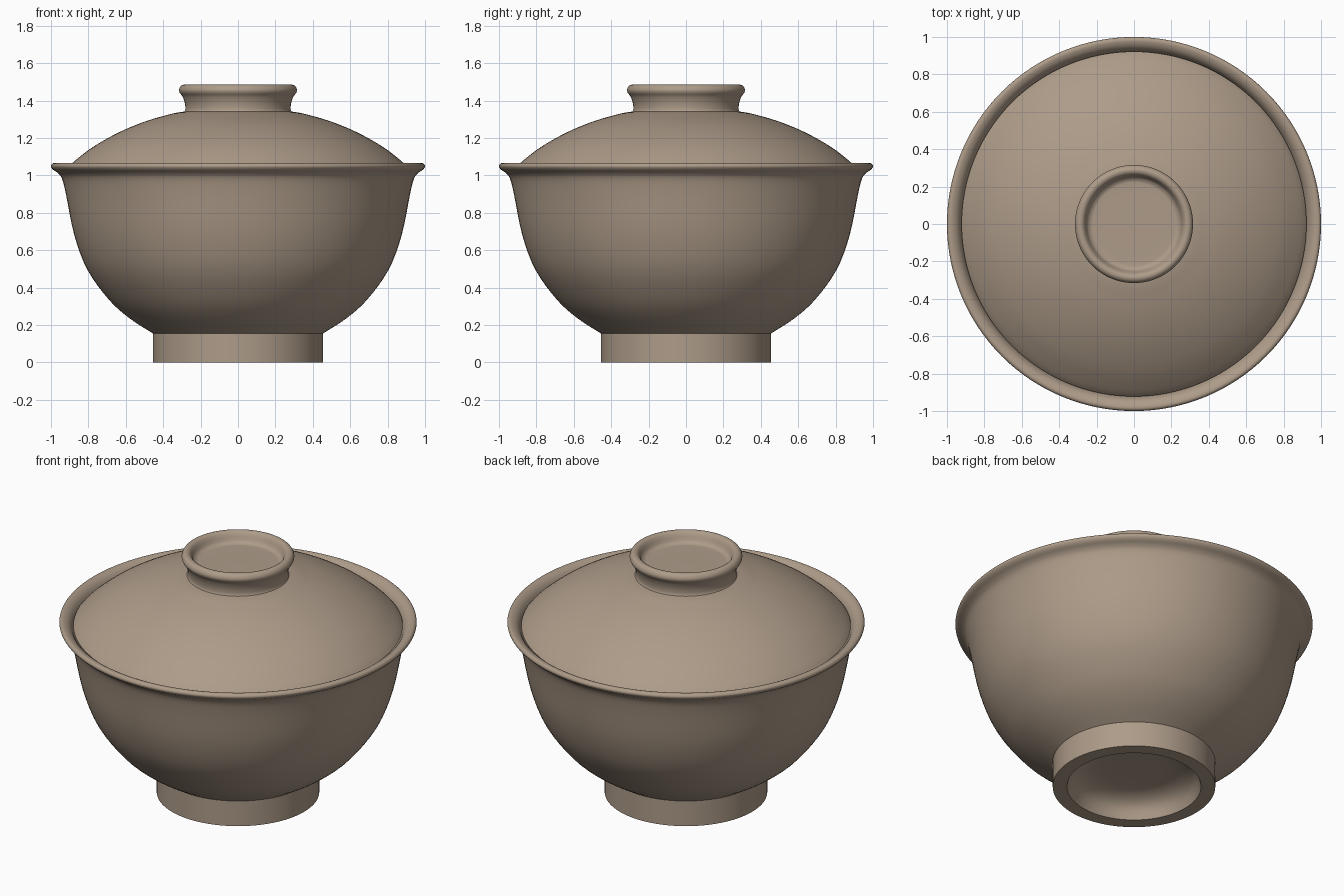
import bpy, bmesh, math

if "Cube" in bpy.data.objects:
    bpy.data.objects.remove(bpy.data.objects["Cube"])

SEGMENTS = 128
clay = bpy.data.materials.new("warm clay")
clay.diffuse_color = (0.42, 0.33, 0.25, 1)
clay.use_nodes = True
clay.node_tree.nodes["Principled BSDF"].inputs["Base Color"].default_value = clay.diffuse_color


def curve(points, steps=4):
    """Smooth (radius, height) curve running through the given points."""
    pts = [points[0]] + points + [points[-1]]
    out = []
    for a, b, c, d in zip(pts, pts[1:], pts[2:], pts[3:]):
        for i in range(steps):
            t = i / steps
            out.append(tuple(
                0.5 * (2 * q + (r - p) * t + (2 * p - 5 * q + 4 * r - s) * t ** 2
                       + (3 * q - p - 3 * r + s) * t ** 3)
                for p, q, r, s in zip(a, b, c, d)))
    return out + [points[-1]]


def lathe(name, profile):
    """Spin a profile, which starts and ends on the axis, into a closed solid."""
    bm = bmesh.new()
    rings = []
    for r, z in profile:
        if r < 1e-4:
            rings.append([bm.verts.new((0, 0, z))] * SEGMENTS)
        else:
            rings.append([bm.verts.new((r * math.cos(math.tau * k / SEGMENTS),
                                        r * math.sin(math.tau * k / SEGMENTS), z))
                          for k in range(SEGMENTS)])
    for low, high in zip(rings, rings[1:]):
        for k in range(SEGMENTS):
            n = (k + 1) % SEGMENTS
            quad = [low[k], low[n], high[n], high[k]]
            bm.faces.new(list(dict.fromkeys(quad)))
    bmesh.ops.recalc_face_normals(bm, faces=bm.faces)
    mesh = bpy.data.meshes.new(name)
    bm.to_mesh(mesh)
    bm.free()
    mesh.materials.append(clay)
    obj = bpy.data.objects.new(name, mesh)
    bpy.context.collection.objects.link(obj)
    bpy.ops.object.select_all(action='DESELECT')
    obj.select_set(True)
    bpy.context.view_layer.objects.active = obj
    bpy.ops.object.shade_smooth_by_angle(angle=math.radians(32))


# Bowl: hollow foot, rounded wall, flared lip, inner wall
foot_hollow = curve([(0, 0.125), (0.2, 0.123), (0.29, 0.105), (0.345, 0.065), (0.375, 0)])
foot_side = [(0.455, 0), (0.455, 0.155)]
outer_wall = curve([(0.46, 0.158), (0.58, 0.236), (0.69, 0.335), (0.805, 0.495),
                    (0.875, 0.68), (0.92, 0.90), (0.94, 0.98), (0.96, 1.01),
                    (0.988, 1.03), (1.0, 1.048), (0.992, 1.063), (0.975, 1.065),
                    (0.95, 1.053), (0.93, 1.028), (0.912, 0.98)])
inner_wall = curve([(0.87, 0.88), (0.82, 0.69), (0.75, 0.52), (0.64, 0.38),
                    (0.45, 0.25), (0.2, 0.20), (0, 0.195)])
lathe("bowl", foot_hollow + foot_side + outer_wall + inner_wall)

# Lid: domed shell resting inside the lip
dome_top = curve([(0.922, 1.028), (0.89, 1.062), (0.8, 1.135), (0.7, 1.197), (0.6, 1.247),
                  (0.5, 1.287), (0.4, 1.317), (0.28, 1.342), (0, 1.36)])
dome_under = curve([(0, 1.30), (0.28, 1.285), (0.5, 1.23), (0.7, 1.14), (0.895, 1.01)])
lathe("lid", dome_under + dome_top)

# Knob: flared ring with a shallow dished top
knob = curve([(0.29, 1.335), (0.282, 1.352), (0.284, 1.385), (0.296, 1.42), (0.312, 1.442),
              (0.315, 1.46), (0.305, 1.478), (0.288, 1.485), (0.27, 1.478), (0.257, 1.458)])
knob_dish = curve([(0.25, 1.436), (0.235, 1.424), (0.2, 1.42), (0, 1.42)])
lathe("knob", [(0, 1.335)] + knob + knob_dish)
